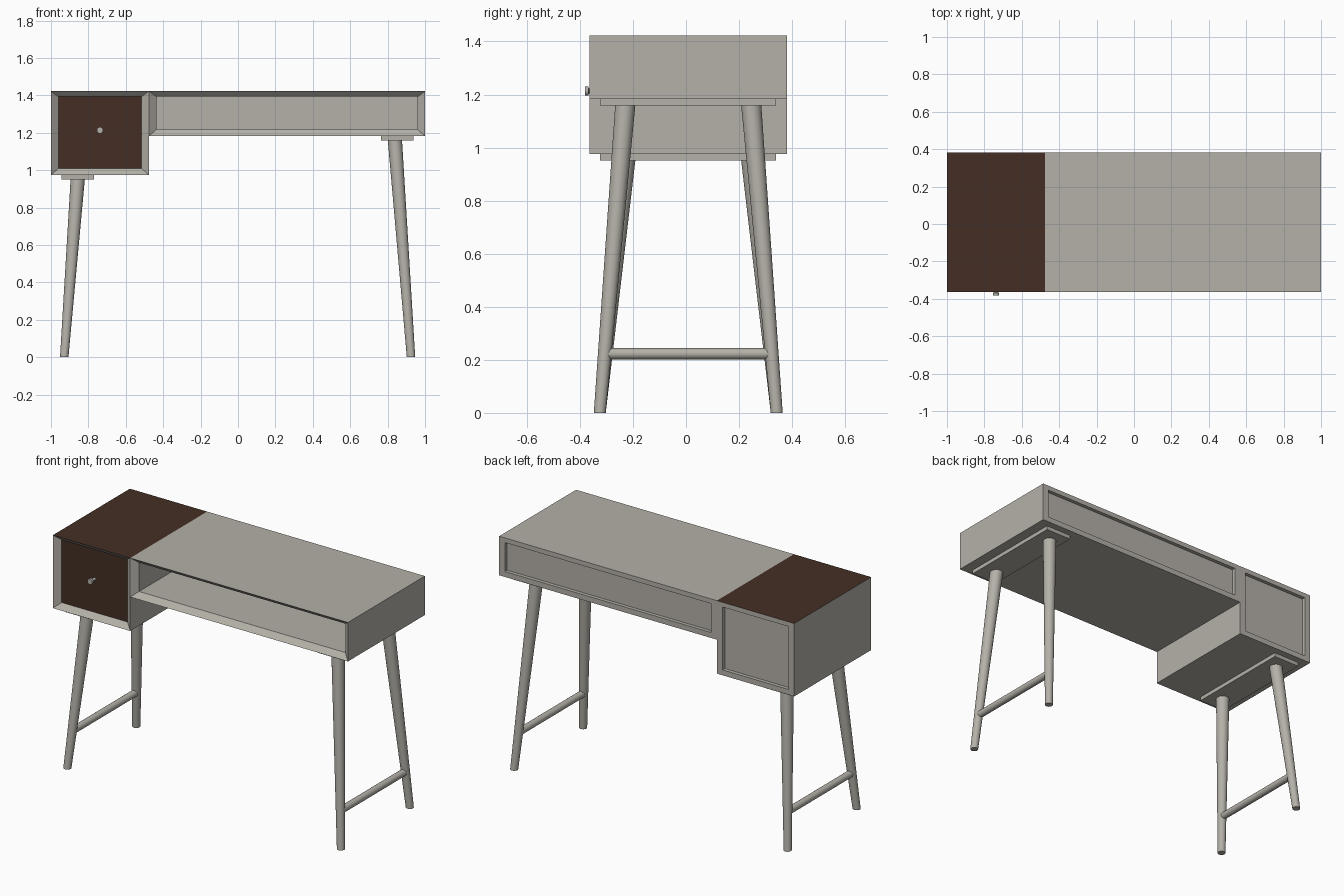
import bpy, bmesh, math
from mathutils import Vector

if "Cube" in bpy.data.objects:
    bpy.data.objects.remove(bpy.data.objects["Cube"])


def material(name, rgb):
    m = bpy.data.materials.new(name)
    m.diffuse_color = (*rgb, 1)
    m.use_nodes = True
    m.node_tree.nodes["Principled BSDF"].inputs["Base Color"].default_value = m.diffuse_color
    return m


GREY = material("warm_grey", (0.46, 0.44, 0.395))
BROWN = material("dark_brown", (0.058, 0.028, 0.018))
FRONT, BACK, TOP, SPLIT = -0.364, 0.381, 1.422, -0.476
BEVEL_Y = FRONT + 0.03


def finish(name, bm, smooth=False):
    bmesh.ops.recalc_face_normals(bm, faces=bm.faces)
    me = bpy.data.meshes.new(name)
    bm.to_mesh(me)
    bm.free()
    me.materials.append(GREY)
    me.materials.append(BROWN)
    ob = bpy.data.objects.new(name, me)
    bpy.context.collection.objects.link(ob)
    if smooth:
        bpy.ops.object.select_all(action='DESELECT')
        ob.select_set(True)
        bpy.context.view_layer.objects.active = ob
        bpy.ops.object.shade_smooth_by_angle(angle=math.radians(40))
    return ob


def cabinet(name, x0, x1, z0, inner_y, skip_left=False):
    """Box with a mitred front rim, an inner face at inner_y and a recessed back."""
    ix, ib, it = 0.039, 0.033, 0.029

    def ring(y, inset):
        a, b, c, d = (x0, x1, z0, TOP)
        if inset:
            a, b, c, d = a + ix, b - ix, c + ib, d - it
        return [bm.verts.new(p) for p in ((a, y, c), (b, y, c), (b, y, d), (a, y, d))]

    bm = bmesh.new()
    rings = [ring(BEVEL_Y, True), ring(FRONT, False), ring(BACK, False),
             ring(BACK, True), ring(BACK - 0.022, True)]
    if inner_y > BEVEL_Y:
        rings.insert(0, ring(inner_y, True))
    bm.faces.new(rings[0])
    bm.faces.new(rings[-1])
    for r, s in zip(rings, rings[1:]):
        for i in range(4):
            j = (i + 1) % 4
            bm.faces.new((r[i], r[j], s[j], s[i]))
    bmesh.ops.recalc_face_normals(bm, faces=bm.faces)
    if skip_left:  # wall shared with the drawer box
        shared = [f for f in bm.faces if all(abs(v.co.x - x0) < 1e-5 for v in f.verts)]
        bmesh.ops.delete(bm, geom=shared, context='FACES_ONLY')
    return bm, name


def box(name, x0, x1, y0, y1, z0, z1):
    bm = bmesh.new()
    bmesh.ops.create_cube(bm, size=1)
    for v in bm.verts:
        v.co = Vector((x0 + (v.co.x + 0.5) * (x1 - x0),
                       y0 + (v.co.y + 0.5) * (y1 - y0),
                       z0 + (v.co.z + 0.5) * (z1 - z0)))
    return finish(name, bm)


def lathe(name, stations, axis, sides=32):
    """Loft circles (centre, radius) lying square to the y or z axis."""
    bm = bmesh.new()
    rings = []
    for c, r in stations:
        ring = []
        for k in range(sides):
            t = 2 * math.pi * k / sides
            u, w = r * math.cos(t), r * math.sin(t)
            off = (u, w, 0) if axis == 'z' else (u, 0, w)
            ring.append(bm.verts.new(Vector(c) + Vector(off)))
        rings.append(ring)
    bm.faces.new(rings[0])
    bm.faces.new(rings[-1])
    for r, s in zip(rings, rings[1:]):
        for i in range(sides):
            j = (i + 1) % sides
            bm.faces.new((r[i], r[j], s[j], s[i]))
    return finish(name, bm, True)


# Drawer box: brown top and brown drawer front
bm, name = cabinet("drawer_box", -1, SPLIT, 0.975, BEVEL_Y)
for f in bm.faces:
    c = f.calc_center_median()
    is_top = c.z > TOP - 1e-4
    is_drawer_front = abs(c.y - BEVEL_Y) < 1e-4 and abs(f.normal.y) > 0.99
    f.material_index = 1 if is_top or is_drawer_front else 0
finish(name, bm)

# Open shelf beside it
bm, name = cabinet("open_shelf", SPLIT, 1, 1.183, BACK - 0.04, skip_left=True)
finish(name, bm)

# Drawer knob: thin stem and round head
kx, kz = -0.738, 1.213
lathe("drawer_knob", [((kx, BEVEL_Y + 0.005, kz), 0.009), ((kx, -0.366, kz), 0.009),
                      ((kx, -0.368, kz), 0.017), ((kx, -0.381, kz), 0.017)], 'y', 20)

# Leg sets: mounting plate, two splayed tapered legs, one stretcher
for side, plate, top_x, foot_x, base in (("left", (-0.945, -0.77), -0.857, -0.929, 0.975),
                                         ("right", (0.765, 0.937), 0.839, 0.925, 1.183)):
    top_z = base - 0.024
    box(side + "_mounting_plate", *plate, -0.324, 0.34, top_z, base)
    ends = []
    for place, top_y, foot_y in (("front", -0.229, -0.325), ("back", 0.246, 0.342)):
        foot, top = Vector((foot_x, foot_y, 0)), Vector((top_x, top_y, top_z))
        lathe(f"{side}_{place}_leg", [(foot, 0.0225), (top, 0.038)], 'z')
        ends.append(foot.lerp(top, 0.223 / top_z))
    lathe(side + "_stretcher", [(ends[0], 0.021), (ends[1], 0.021)], 'y', 24)
